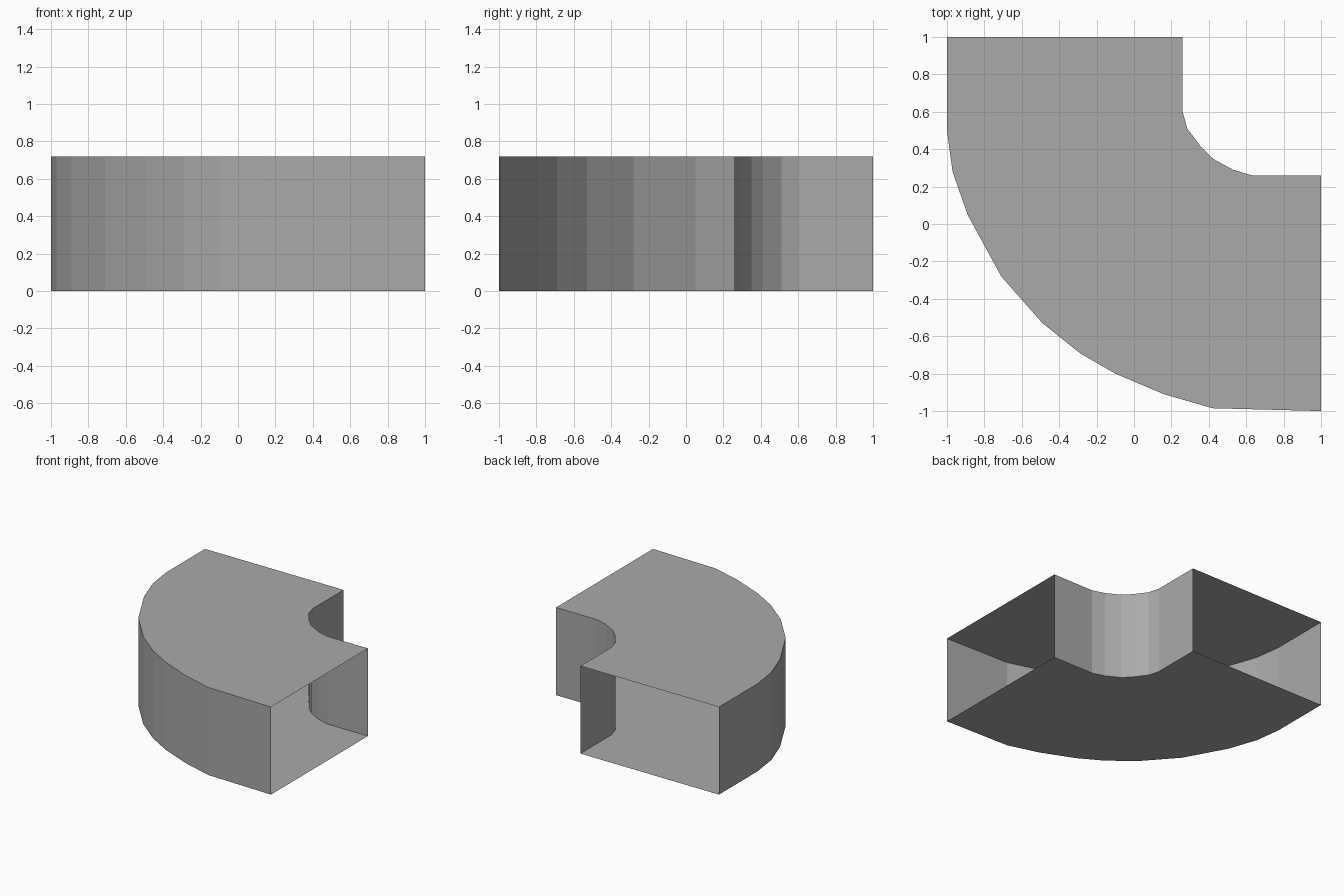
import bpy
import bmesh

cube = bpy.data.objects.get("Cube")
if cube:
    bpy.data.objects.remove(cube, do_unlink=True)

HEIGHT = 0.72

# Plan outline of the two walls, each running from the back opening to the side opening
outer_bend = [(-1, 1), (-1, 0.5), (-0.97, 0.28), (-0.89, 0.05), (-0.71, -0.28),
              (-0.49, -0.53), (-0.29, -0.69), (-0.1, -0.8), (0.16, -0.91),
              (0.42, -0.985), (1, -1)]
inner_bend = [(0.26, 1), (0.26, 0.6), (0.285, 0.51), (0.36, 0.41), (0.42, 0.35),
              (0.53, 0.29), (0.63, 0.26), (1, 0.26)]

# Sheet metal colour
metal = bpy.data.materials.new("grey_metal")
metal.use_nodes = True
colour = (0.4, 0.4, 0.4, 1)
metal.diffuse_color = colour
metal.node_tree.nodes["Principled BSDF"].inputs["Base Color"].default_value = colour

# Thin-walled duct: floor, roof and two curved walls, with both ends left open
bm = bmesh.new()


def ring(points, z):
    return [bm.verts.new((x, y, z)) for x, y in points]


outer_low, outer_high = ring(outer_bend, 0), ring(outer_bend, HEIGHT)
inner_low, inner_high = ring(inner_bend, 0), ring(inner_bend, HEIGHT)


def wall(low, high):
    for i in range(len(low) - 1):
        bm.faces.new((low[i], low[i + 1], high[i + 1], high[i]))


wall(outer_low, outer_high)
wall(inner_low[::-1], inner_high[::-1])
bm.faces.new(outer_high + inner_high[::-1])
bm.faces.new(inner_low + outer_low[::-1])

mesh = bpy.data.meshes.new("duct_elbow")
bm.to_mesh(mesh)
bm.free()
mesh.materials.append(metal)
duct = bpy.data.objects.new("duct_elbow", mesh)
bpy.context.collection.objects.link(duct)
